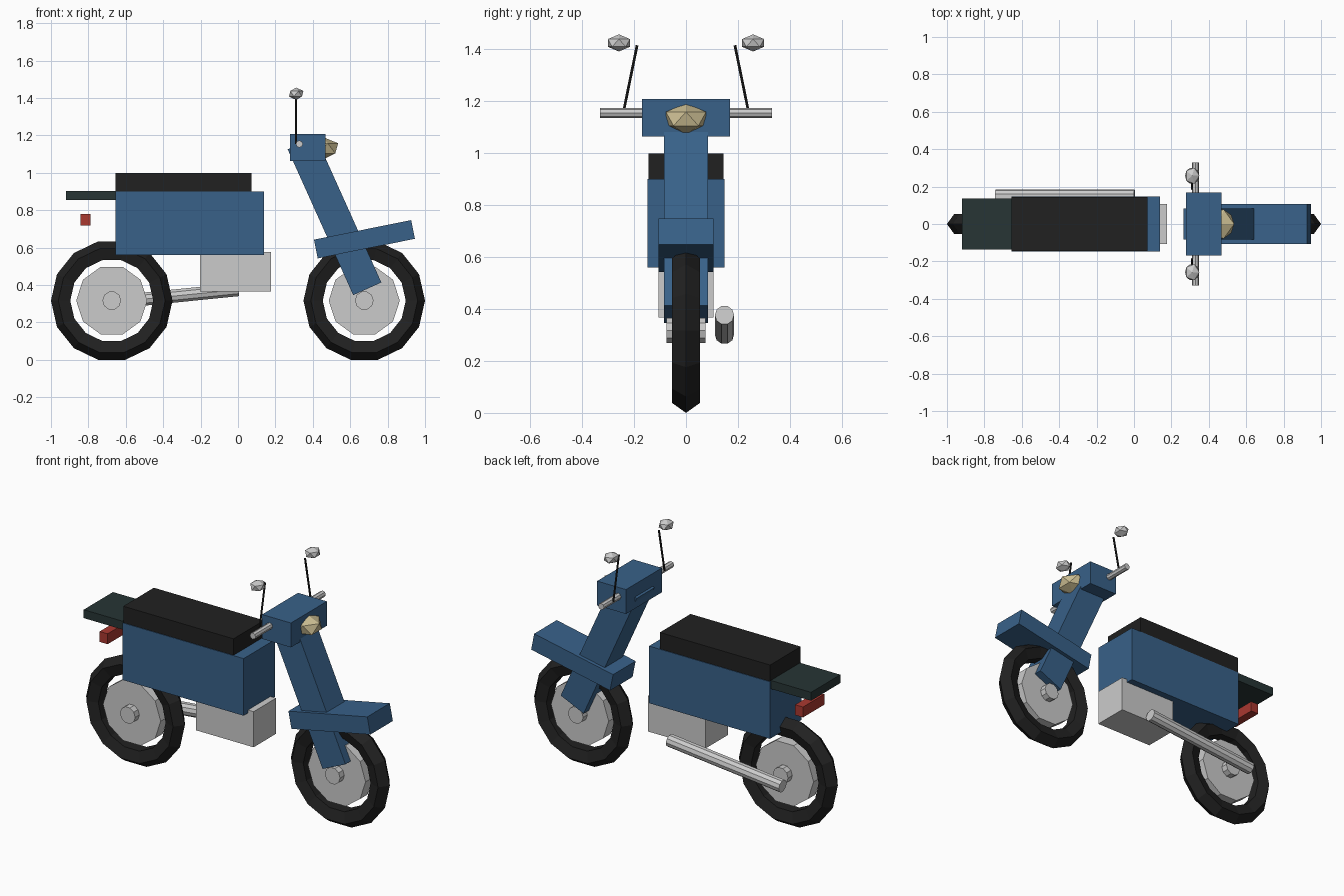
import bpy, bmesh, math
from mathutils import Vector, Matrix

if "Cube" in bpy.data.objects:
    bpy.data.objects.remove(bpy.data.objects["Cube"])


def mat(name, r, g, b):
    m = bpy.data.materials.new(name)
    m.diffuse_color = (r, g, b, 1)
    m.use_nodes = True
    m.node_tree.nodes["Principled BSDF"].inputs["Base Color"].default_value = m.diffuse_color
    return m


BLUE = mat("blue_paint", 0.04, 0.12, 0.25)
BLACK = mat("black_rubber", 0.015, 0.015, 0.015)
DARK = mat("dark_rack", 0.02, 0.035, 0.035)
RED = mat("red_lens", 0.4, 0.04, 0.03)
CREAM = mat("cream_lens", 0.62, 0.53, 0.3)


def finish(bm, name, material=None):
    bmesh.ops.recalc_face_normals(bm, faces=bm.faces)
    me = bpy.data.meshes.new(name)
    bm.to_mesh(me)
    bm.free()
    ob = bpy.data.objects.new(name, me)
    bpy.context.collection.objects.link(ob)
    if material:
        me.materials.append(material)
    return ob


def box(name, centre, size, material=None, tilt=0):
    bm = bmesh.new()
    m = (Matrix.Translation(centre) @ Matrix.Rotation(math.radians(tilt), 4, 'Y')
         @ Matrix.Diagonal((*size, 1)))
    bmesh.ops.create_cube(bm, size=1, matrix=m)
    return finish(bm, name, material)


def rod(name, a, b, radius, sides, material=None):
    a, b = Vector(a), Vector(b)
    d = (b - a).normalized()
    ref = Vector((0, 1, 0)) if abs(d.x) > 0.7 else Vector((1, 0, 0))
    u = (ref - d * ref.dot(d)).normalized()
    v = d.cross(u)
    bm = bmesh.new()
    rings = []
    for p in (a, b):
        ring = []
        for i in range(sides):
            t = math.tau * i / sides
            ring.append(bm.verts.new(p + radius * (math.cos(t) * u + math.sin(t) * v)))
        rings.append(ring)
        bm.faces.new(ring)
    for i in range(sides):
        j = (i + 1) % sides
        bm.faces.new((rings[0][i], rings[0][j], rings[1][j], rings[1][i]))
    return finish(bm, name, material)


def gem(name, centre, scale, material=None):
    bm = bmesh.new()
    m = Matrix.Translation(centre) @ Matrix.Diagonal((*scale, 1))
    bmesh.ops.create_icosphere(bm, subdivisions=1, radius=1, matrix=m)
    return finish(bm, name, material)


# Wheels: tyre, disc and hub
AXLE_Z = 0.317
for side, x in (("rear", -0.675), ("front", 0.675)):
    bpy.ops.mesh.primitive_torus_add(
        major_segments=14, minor_segments=5, major_radius=0.268, minor_radius=0.057,
        location=(x, 0, AXLE_Z), rotation=(math.pi / 2, 0, 0))
    tyre = bpy.context.object
    tyre.name = side + "_tyre"
    tyre.data.materials.append(BLACK)
    rod(side + "_wheel_disc", (x, -0.035, AXLE_Z), (x, 0.035, AXLE_Z), 0.19, 10)
    rod(side + "_hub", (x, -0.075, AXLE_Z), (x, 0.075, AXLE_Z), 0.05, 10)

# Rear body, seat, rack, tail light
box("body", (-0.258, 0, 0.73), (0.796, 0.295, 0.34), BLUE)
box("seat", (-0.292, 0, 0.948), (0.726, 0.288, 0.1), BLACK)
box("rear_rack", (-0.78, 0, 0.879), (0.28, 0.275, 0.05), DARK)
box("tail_light", (-0.815, 0, 0.75), (0.052, 0.2, 0.062), RED)

# Engine and exhaust
box("engine", (-0.013, 0, 0.472), (0.38, 0.212, 0.212))
rod("exhaust", (-0.74, 0.148, 0.301), (0.003, 0.148, 0.376), 0.037, 10)

# Front column, fender, head
box("fork_column", (0.516, 0, 0.77), (0.165, 0.168, 0.855), BLUE, -24.2)
box("front_fender", (0.676, 0, 0.645), (0.53, 0.212, 0.102), BLUE, -11.4)
box("head_cover", (0.372, 0, 1.135), (0.19, 0.338, 0.145), BLUE)
gem("headlight", (0.455, 0, 1.131), (0.09, 0.091, 0.06), CREAM)

# Handlebar and mirrors
rod("handlebar", (0.328, -0.33, 1.154), (0.328, 0.33, 1.154), 0.019, 8)
for side, s in (("right", -1), ("left", 1)):
    rod(side + "_mirror_stem", (0.31, s * 0.241, 1.155), (0.31, s * 0.188, 1.414),
        0.006, 6, BLACK)
    gem(side + "_mirror", (0.311, s * 0.258, 1.423), (0.043, 0.05, 0.033))
